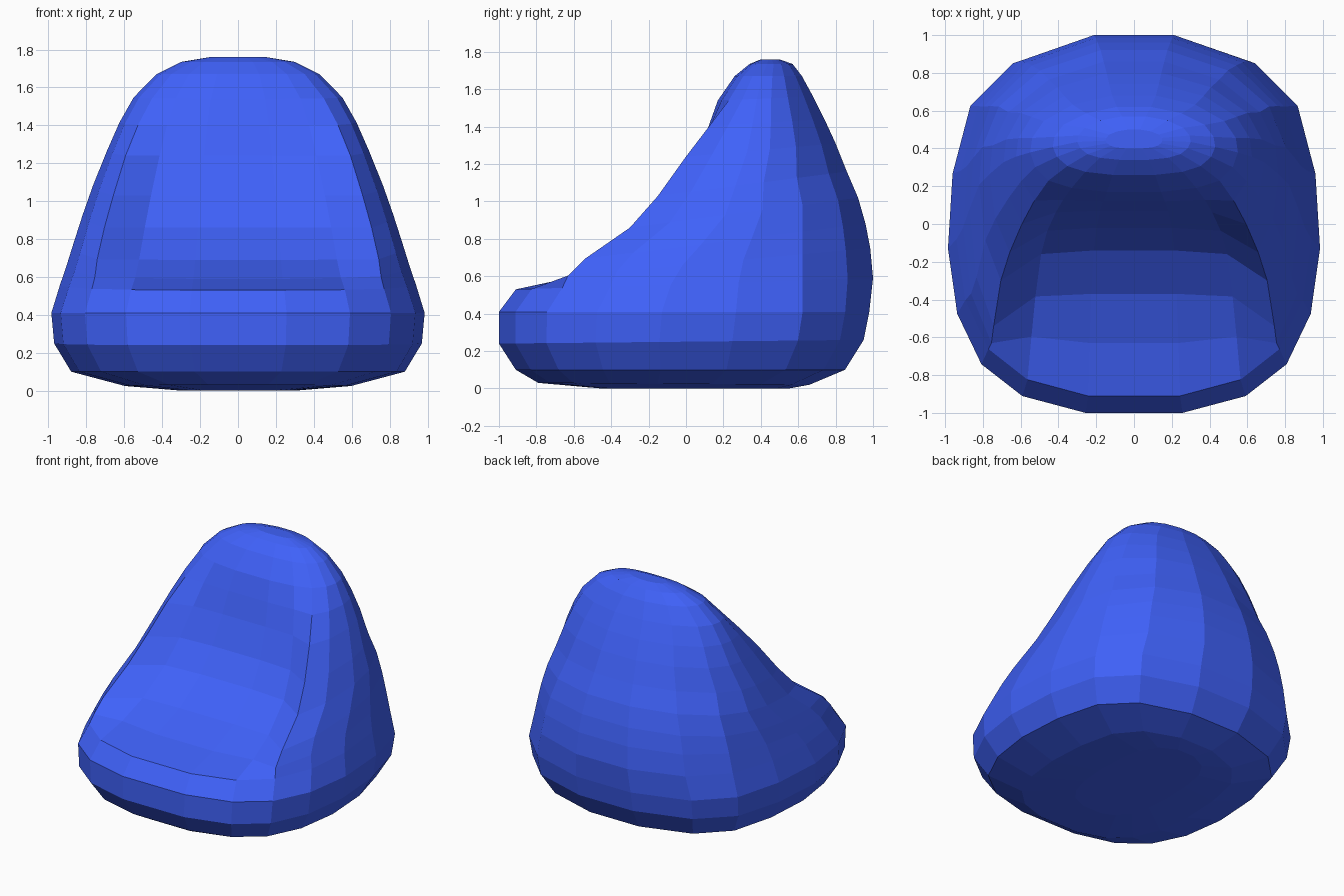
import bpy, bmesh

if "Cube" in bpy.data.objects:
    bpy.data.objects.remove(bpy.data.objects["Cube"])

# Unit half outlines (front centre to back centre), mirrored in x
ROUND = [(.26, -1), (.60, -.91), (.82, -.74), (.95, -.47), (1, -.12),
         (.975, .28), (.88, .64), (.65, .87), (.23, 1)]
# Upper outline: arm ridges pushed forward, back corners rounder
SEAT = [(.26, -1), (.60, -1), (.86, -1), (.96, -.65), (1, -.18),
        (.98, .12), (.87, .47), (.59, .81), (.21, 1)]

# front z, back z, half width, front y, back y, seat dip, seat blend
ROWS = [
    (0.00, 0.00, .30, -.45, .55, 0, 0),
    (0.03, 0.02, .60, -.79, .66, 0, 0),
    (0.10, 0.10, .88, -.91, .85, 0, 0),
    (0.24, 0.26, .97, -1.0, .95, 0, 0),
    (0.41, 0.41, .985, -1.0, .98, 0, 0),
    (0.53, 0.59, .94, -.91, 1.0, .00, 0),
    (0.59, 0.75, .905, -.78, .985, .15, .35),
    (0.69, 0.88, .87, -.57, .96, .20, .85),
    (0.86, 1.02, .82, -.30, .92, .16, 1),
    (1.03, 1.16, .765, -.15, .86, .13, 1),
    (1.24, 1.31, .69, .00, .80, .07, 1),
    (1.40, 1.44, .625, .09, .74, .03, .6),
    (1.54, 1.56, .55, .17, .68, .0, .1),
    (1.67, 1.67, .43, .26, .62, .0, 0),
    (1.735, 1.735, .30, .34, .57, .0, 0),
    (1.76, 1.76, .15, .40, .50, .0, 0),
]


def half_ring(zf, zb, w, f, b, dip, blend):
    pts = []
    back_blend = min(1, max(0, (zf - .41) / .6))
    for i, (p, q) in enumerate(zip(ROUND, SEAT)):
        t = blend if i < 4 else back_blend
        x = p[0] + (q[0] - p[0]) * t
        u = p[1] + (q[1] - p[1]) * t
        y = (f + b) / 2 + u * (b - f) / 2
        y += dip * (1, .88, 0)[i] if i < 3 else 0
        s = (u + 1) / 2
        pts.append((x * w, y, zf + (zb - zf) * s))
    return pts


# Stack the rings and skin them into a closed bag
bm = bmesh.new()
rings = []
for row in ROWS:
    half = half_ring(*row)
    full = half + [(-x, y, z) for x, y, z in reversed(half)]
    rings.append([bm.verts.new(p) for p in full])
n = len(rings[0])
for lo, hi in zip(rings, rings[1:]):
    for i in range(n):
        j = (i + 1) % n
        bm.faces.new((lo[i], lo[j], hi[j], hi[i]))
bm.faces.new(list(reversed(rings[0])))
bm.faces.new(rings[-1])
bmesh.ops.recalc_face_normals(bm, faces=bm.faces[:])

mesh = bpy.data.meshes.new("bean_bag_chair")
bm.to_mesh(mesh)
bm.free()
bag = bpy.data.objects.new("bean_bag_chair", mesh)
bpy.context.collection.objects.link(bag)

# Blue fabric
mat = bpy.data.materials.new("blue_fabric")
mat.diffuse_color = (0.05, 0.12, 0.95, 1)
mat.use_nodes = True
mat.node_tree.nodes["Principled BSDF"].inputs["Base Color"].default_value = mat.diffuse_color
mesh.materials.append(mat)
